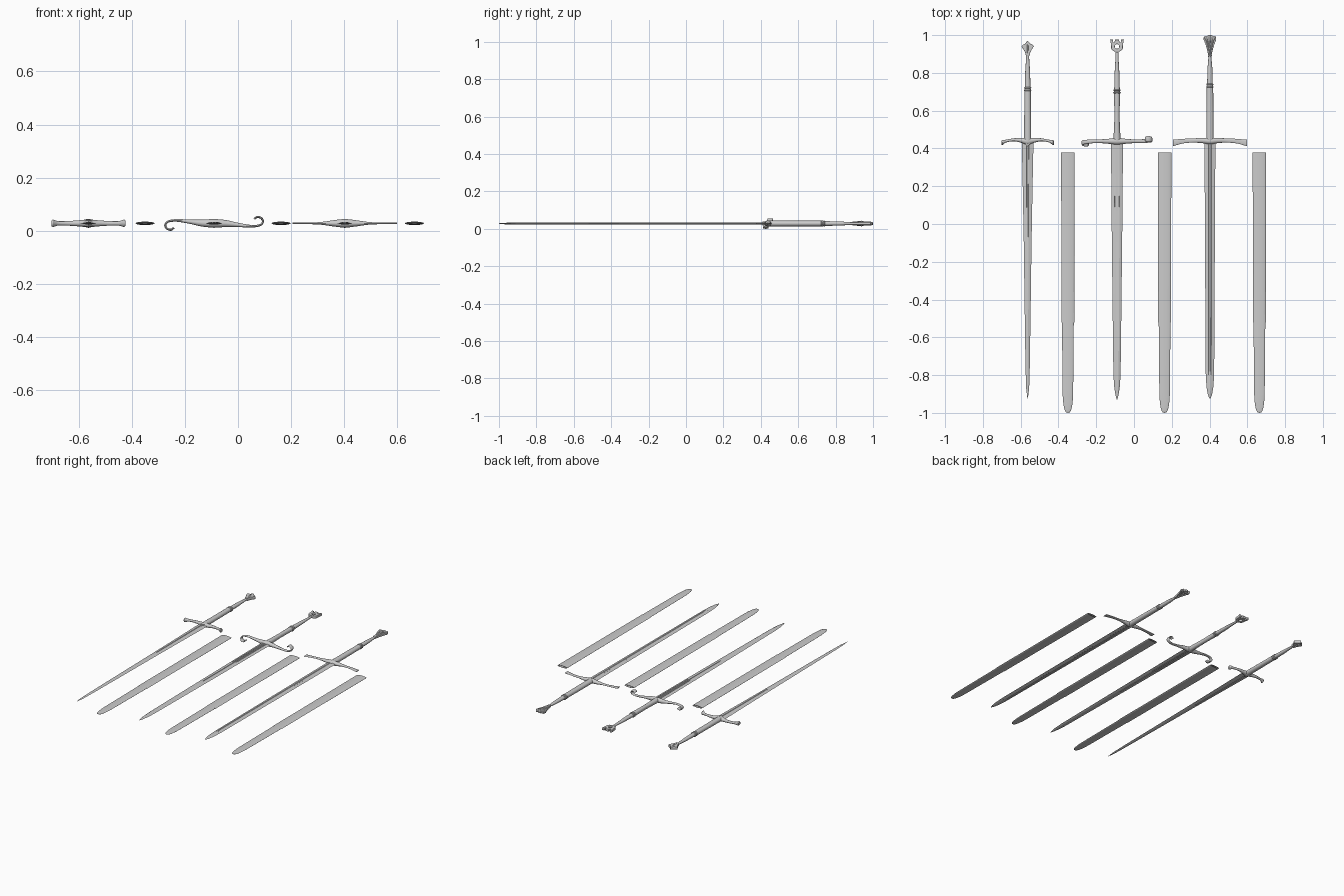
import bpy, bmesh, math
from mathutils import Vector

cube = bpy.data.objects.get("Cube")
if cube:
    bpy.data.objects.remove(cube)

steel = bpy.data.materials.new("plain_grey_steel")
steel.use_nodes = True
GREY = (0.6, 0.6, 0.6, 1)
steel.diffuse_color = GREY
steel.node_tree.nodes["Principled BSDF"].inputs["Base Color"].default_value = GREY

ZC = 0.028
X, Y = Vector((1, 0, 0)), Vector((0, 1, 0))


def finish(name, mesh, angle=35):
    obj = bpy.data.objects.new(name, mesh)
    bpy.context.collection.objects.link(obj)
    mesh.materials.clear()
    mesh.materials.append(steel)
    bpy.ops.object.select_all(action='DESELECT')
    obj.select_set(True)
    bpy.context.view_layer.objects.active = obj
    bpy.ops.object.shade_smooth_by_angle(angle=math.radians(angle))
    return obj


def skin(name, rings, hollow=0, angle=35):
    """Skin a run of closed rings, cap both ends, optionally sink the first cap."""
    bm = bmesh.new()
    loops = [[bm.verts.new(p) for p in ring] for ring in rings]
    n = len(loops[0])
    for a, b in zip(loops, loops[1:]):
        for i in range(n):
            j = (i + 1) % n
            bm.faces.new((a[i], a[j], b[j], b[i]))
    mouth = bm.faces.new(loops[0])
    bm.faces.new(loops[-1])
    bmesh.ops.recalc_face_normals(bm, faces=bm.faces[:])
    if hollow:
        bmesh.ops.inset_region(bm, faces=[mouth], thickness=0.0015)
        inner = bmesh.ops.extrude_face_region(bm, geom=[mouth])
        verts = [v for v in inner["geom"] if isinstance(v, bmesh.types.BMVert)]
        bmesh.ops.translate(bm, verts=verts, vec=(0, -hollow, 0))
        if mouth.is_valid:
            bmesh.ops.delete(bm, geom=[mouth], context='FACES_ONLY')
    mesh = bpy.data.meshes.new(name)
    bm.to_mesh(mesh)
    bm.free()
    return finish(name, mesh, angle)


def smooth_path(rows, steps=4):
    """Catmull-Rom pass over rows of position and radius values."""
    rows = [Vector(r) for r in rows]
    out = []
    for i in range(len(rows) - 1):
        p0, p1 = rows[max(i - 1, 0)], rows[i]
        p2, p3 = rows[i + 1], rows[min(i + 2, len(rows) - 1)]
        for s in range(steps):
            t = s / steps
            out.append(0.5 * (2 * p1 + (p2 - p0) * t + (2 * p0 - 5 * p1 + 4 * p2 - p3) * t ** 2
                              + (3 * p1 - p0 - 3 * p2 + p3) * t ** 3))
    return out + [rows[-1]]


def sweep(name, rows, side, sides=16, **kw):
    """Elliptical sweep; each row is x, y, z, radius along side, radius across it."""
    pts = [Vector(r[:3]) for r in rows]
    rings = []
    for i, row in enumerate(rows):
        tangent = (pts[min(i + 1, len(pts) - 1)] - pts[max(i - 1, 0)]).normalized()
        across = tangent.cross(side).normalized()
        angles = [math.tau * k / sides for k in range(sides)]
        rings.append([pts[i] + side * row[3] * math.cos(a) + across * row[4] * math.sin(a)
                      for a in angles])
    return skin(name, rings, **kw)


def along_y(name, x, rows, **kw):
    return sweep(name, [(x, y, ZC, w, t) for y, w, t in rows], X, **kw)


def blade(name, x, rows, thick, grooves):
    """Flat-ridged blade; grooves are (centre, half width, end y) fullers."""
    rings = []
    for y, w in rows:
        top = [(-1, 0)]
        for c, g, end in grooves:
            depth = 0.5 if y > end else 0
            for u, d in ((c - g, 0), (c - g * 0.6, depth), (c + g * 0.6, depth), (c + g, 0)):
                top.append((u, min(1, (1 - abs(u)) / 0.5) - d))
        top.append((1, 0))
        ring = top + [(u, -h) for u, h in reversed(top[1:-1])]
        t = thick * min(1, w / 0.014)
        rings.append([(x + u * w, y, ZC + h * t) for u, h in ring])
    return skin(name, rings, angle=15)


def plate(name, x, y, outline, half, hole=0):
    """Bevelled plate, outline given for the right half and mirrored."""
    cu = bpy.data.curves.new(name, 'CURVE')
    cu.dimensions, cu.fill_mode = '2D', 'BOTH'
    cu.extrude, cu.bevel_depth, cu.bevel_resolution = half - 0.002, 0.002, 1
    cu.offset = -0.002
    loops = [outline + [(-a, b) for a, b in reversed(outline) if a > 0]]
    if hole:
        loops.append([(hole * math.cos(math.tau * k / 16), 0.028 + hole * math.sin(math.tau * k / 16))
                      for k in range(16)])
    for loop in loops:
        sp = cu.splines.new('POLY')
        sp.points.add(len(loop) - 1)
        for p, (a, b) in zip(sp.points, loop):
            p.co = (x + a, y + b, ZC, 1)
        sp.use_cyclic_u = True
    temp = bpy.data.objects.new(name + "_outline", cu)
    bpy.context.collection.objects.link(temp)
    bpy.context.view_layer.update()
    mesh = bpy.data.meshes.new_from_object(temp.evaluated_get(bpy.context.evaluated_depsgraph_get()))
    bpy.data.objects.remove(temp)
    return finish(name, mesh)


def guard(name, x, y, half, flip=1):
    """Crossguard; flip=-1 turns the right half about the centre instead of mirroring it."""
    left = [(-a, flip * b, flip * c, r, s) for a, b, c, r, s in reversed(half[1:])]
    rows = [(x + a, y + b, ZC + c, r, s) for a, b, c, r, s in left + half]
    return sweep(name, smooth_path(rows), Y)


def handle(label, x, ring_y, waist, neck_y):
    """Lower grip, collar and tapering upper grip."""
    mid = (0.45 + ring_y) / 2
    along_y(label + "_lower_grip", x, [(0.44, 0.019, 0.016), (mid, waist, 0.015),
                                       (ring_y, 0.017, 0.015)])
    for k, dy in enumerate((-0.008, 0.006)):
        c = ring_y + dy
        along_y(f"{label}_collar_{k + 1}", x, [(c - 0.004, 0.017, 0.014), (c, 0.02, 0.017),
                                               (c + 0.004, 0.017, 0.014)])
    along_y(label + "_upper_grip", x, [(ring_y, 0.015, 0.013), (ring_y + 0.09, 0.013, 0.011),
                                       (neck_y, 0.008, 0.007), (neck_y + 0.03, 0.009, 0.007)])


# Scabbards: flattened tubes with open mouths and rounded tips
for n, x in enumerate((-0.35, 0.162, 0.664)):
    rows = [(0.378, 0.036, 0.0065), (0.36, 0.036, 0.0065), (-0.2, 0.034, 0.006), (-0.88, 0.028, 0.005)]
    for k in range(1, 8):
        a = k / 7 * math.pi / 2
        rows.append((-0.88 - 0.12 * math.sin(a), 0.0275 * math.cos(a) ** 0.7 + 0.0005,
                     0.0045 * math.cos(a) ** 0.7 + 0.0005))
    along_y(f"scabbard_{n + 1}", x, rows, sides=24, hollow=0.9)

# Slender sword: strongly tapered blade, knobbed guard, kite pommel
x = -0.563
blade("slender_blade", x, [(0.44, 0.031), (0.2, 0.026), (-0.05, 0.0215), (-0.07, 0.021), (-0.4, 0.0165),
                           (-0.75, 0.0115), (-0.87, 0.008), (-0.925, 0.001)], 0.005, [(0, 0.2, -0.06)])
guard("slender_guard", x, 0.438, [
    (0, 0, 0, 0.02, 0.015), (0.03, 0.004, 0, 0.013, 0.012), (0.07, 0.008, 0, 0.008, 0.009),
    (0.11, 0.002, 0, 0.007, 0.008), (0.127, -0.004, 0, 0.011, 0.012), (0.134, -0.007, 0, 0.014, 0.014),
    (0.139, -0.009, 0, 0.01, 0.01)])
plate("slender_guard_point", x, 0.41, [(0, 0), (0.016, 0.018), (0.016, 0.03)], 0.011)
handle("slender", x, 0.715, 0.018, 0.88)
plate("slender_pommel", x, 0.89, [(0, 0), (0.009, 0), (0.014, 0.02), (0.033, 0.052), (0.024, 0.06),
                                  (0.012, 0.065), (0.007, 0.073), (0, 0.08)], 0.01)
along_y("slender_pommel_ridge", x, [(0.89, 0.006, 0.009), (0.94, 0.006, 0.015), (0.965, 0.003, 0.006)])

# Hooked sword: three fullers, S-shaped guard, crown pommel with an eye
x = -0.09
blade("hooked_blade", x, [(0.44, 0.032), (0.11, 0.029), (0.09, 0.029), (-0.23, 0.026), (-0.25, 0.0255),
                          (-0.6, 0.0215), (-0.8, 0.019), (-0.87, 0.014), (-0.91, 0.007), (-0.93, 0.001)],
      0.005, [(-0.34, 0.11, 0.1), (0, 0.11, -0.24), (0.34, 0.11, 0.1)])
guard("hooked_guard", x, 0.438, [
    (0, 0, 0, 0.018, 0.016), (0.045, 0, -0.001, 0.013, 0.013), (0.09, 0, -0.006, 0.01, 0.008),
    (0.14, 0.001, -0.011, 0.01, 0.005), (0.172, 0.004, -0.007, 0.011, 0.004),
    (0.184, 0.008, 0.006, 0.013, 0.004), (0.177, 0.011, 0.02, 0.015, 0.004),
    (0.162, 0.012, 0.024, 0.015, 0.004), (0.151, 0.012, 0.016, 0.014, 0.004)], flip=-1)
handle("hooked", x, 0.703, 0.013, 0.88)
plate("hooked_pommel", x, 0.912, [
    (0, 0), (0.012, 0.001), (0.024, 0.006), (0.031, 0.018), (0.031, 0.034), (0.036, 0.064), (0.022, 0.064),
    (0.02, 0.05), (0.013, 0.05), (0.011, 0.064), (0, 0.064)], 0.009, hole=0.012)

# Broad sword: long central fuller, flared flat guard, fan pommel
x = 0.402
blade("broad_blade", x, [(0.44, 0.029), (0, 0.0265), (-0.5, 0.024), (-0.78, 0.0225), (-0.8, 0.022),
                         (-0.86, 0.0185), (-0.9, 0.012), (-0.92, 0.005), (-0.925, 0.001)],
      0.005, [(0, 0.3, -0.79)])
guard("broad_guard", x, 0.439, [
    (0, 0, 0, 0.017, 0.016), (0.04, 0.003, 0, 0.014, 0.012), (0.09, 0.003, 0, 0.011, 0.005),
    (0.14, 0, 0, 0.012, 0.003), (0.175, -0.006, 0, 0.015, 0.003), (0.196, -0.01, 0, 0.017, 0.003)])
handle("broad", x, 0.733, 0.019, 0.88)
plate("broad_pommel", x, 0.885, [
    (0, 0), (0.009, 0), (0.013, 0.03), (0.023, 0.065), (0.033, 0.09), (0.033, 0.102), (0.024, 0.109),
    (0.016, 0.106), (0.011, 0.114), (0, 0.115)], 0.007)
for k in (-1, 0, 1):
    rows = [(x + k * 0.003, 0.885, ZC, 0.004, 0.008), (x + k * 0.009, 0.94, ZC, 0.005, 0.01),
            (x + k * 0.022, 0.988, ZC, 0.007, 0.01), (x + k * 0.024, 0.996, ZC, 0.003, 0.005)]
    sweep(f"broad_pommel_rib_{k + 2}", smooth_path(rows), X)
